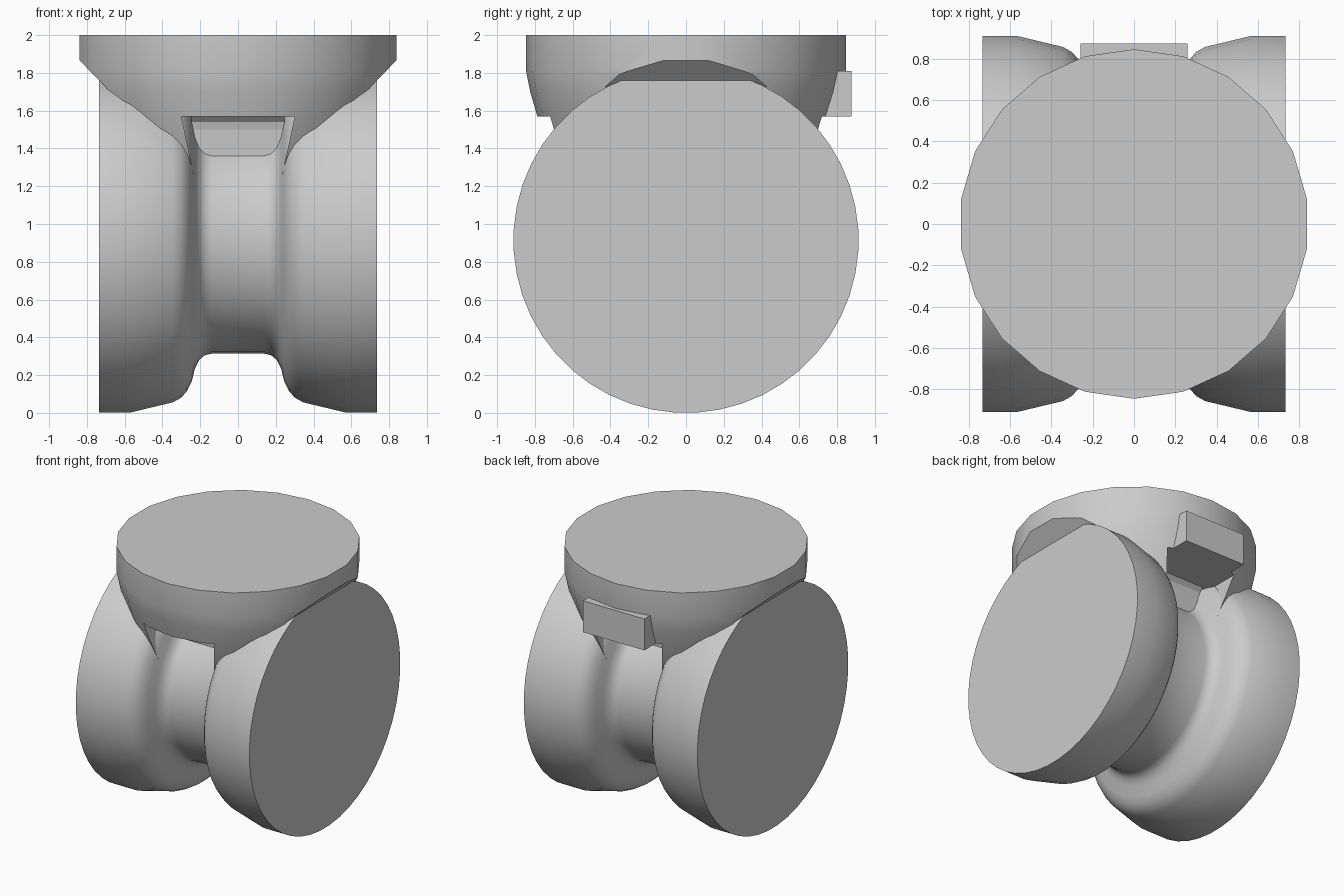
import bpy, bmesh, math
from mathutils import Vector, Matrix

cube = bpy.data.objects.get("Cube")
if cube:
    bpy.data.objects.remove(cube, do_unlink=True)

grey = bpy.data.materials.new("plain grey")
grey.use_nodes = True
GREY = (0.6, 0.6, 0.6, 1)
grey.diffuse_color = GREY
grey.node_tree.nodes["Principled BSDF"].inputs["Base Color"].default_value = GREY


def finish(bm, name):
    bmesh.ops.recalc_face_normals(bm, faces=bm.faces)
    mesh = bpy.data.meshes.new(name)
    bm.to_mesh(mesh)
    bm.free()
    mesh.materials.append(grey)
    obj = bpy.data.objects.new(name, mesh)
    bpy.context.collection.objects.link(obj)
    return obj


def lathe(name, profile, sides, matrix):
    """Closed turned solid from (radius, height) points, capped at both ends."""
    bm = bmesh.new()
    rings = []
    for r, h in profile:
        rings.append([bm.verts.new(matrix @ Vector((
            r * math.cos(math.tau * (i + 0.5) / sides),
            r * math.sin(math.tau * (i + 0.5) / sides), h))) for i in range(sides)])
    for a, b in zip(rings, rings[1:]):
        for i in range(sides):
            j = (i + 1) % sides
            bm.faces.new((a[i], a[j], b[j], b[i]))
    bm.faces.new(rings[0])
    bm.faces.new(rings[-1])
    return finish(bm, name)


def prism(name, outline, half, axis):
    """Symmetric outline of (side, z) points, mirrored and extruded along an axis."""
    full = outline + [(-u, z) for u, z in reversed(outline) if u > 0]
    bm = bmesh.new()

    def place(u, z, d):
        return (u, d, z) if axis == "y" else (d, u, z)
    front = bm.faces.new([bm.verts.new(place(u, z, -half)) for u, z in full])
    moved = bmesh.ops.extrude_face_region(bm, geom=[front])["geom"]
    bmesh.ops.translate(bm, vec=place(0, 0, 2 * half),
                        verts=[v for v in moved if isinstance(v, bmesh.types.BMVert)])
    return finish(bm, name)


def smooth(obj, degrees):
    bpy.ops.object.select_all(action="DESELECT")
    obj.select_set(True)
    bpy.context.view_layer.objects.active = obj
    bpy.ops.object.shade_smooth_by_angle(angle=math.radians(degrees))


# Grooved drum lying along x
half_drum = [(0.602, 0.14), (0.61, 0.175), (0.635, 0.205), (0.68, 0.228), (0.75, 0.245),
             (0.80, 0.27), (0.835, 0.30), (0.86, 0.345), (0.914, 0.57), (0.914, 0.735)]
drum_profile = [(r, -h) for r, h in reversed(half_drum)] + half_drum
lying = Matrix.Translation((0, 0, 0.914)) @ Matrix.Rotation(math.pi / 2, 4, "Y")
drum = lathe("grooved_drum", drum_profile, 48, lying)
smooth(drum, 40)

# Round saddle cap, trimmed to straddle the drum
cap = lathe("saddle_cap", [(0.64, 1.18), (0.67, 1.26), (0.733, 1.42), (0.787, 1.57),
                           (0.825, 1.70), (0.847, 1.81), (0.847, 2.0)], 22, Matrix())
trim = prism("cap_trim", [(0, 1.57), (0.3, 1.57), (0.235, 1.26), (0.235, 1.1), (0.7, 1.1),
                          (0.7, 1.725), (0.84, 1.867), (0.95, 1.98), (0.95, 2.2)], 1.2, "y")
cut = cap.modifiers.new("trim", "BOOLEAN")
cut.operation = "INTERSECT"
cut.solver = "EXACT"
cut.object = trim
bpy.context.view_layer.objects.active = cap
bpy.ops.object.modifier_apply(modifier="trim")
bpy.data.objects.remove(trim, do_unlink=True)
smooth(cap, 30)

# Neck joining the groove to the underside of the cap
prism("groove_neck", [(0.40, 1.3), (0.41, 1.5), (0.42, 1.54), (0.455, 1.575), (0.455, 1.6)],
      0.245, "x")

# Rectangular tab on the back
bm = bmesh.new()
bmesh.ops.create_cube(bm, size=1)
bmesh.ops.scale(bm, vec=(0.52, 0.2, 0.24), verts=bm.verts)
bmesh.ops.translate(bm, vec=(0, 0.775, 1.69), verts=bm.verts)
finish(bm, "back_tab")
